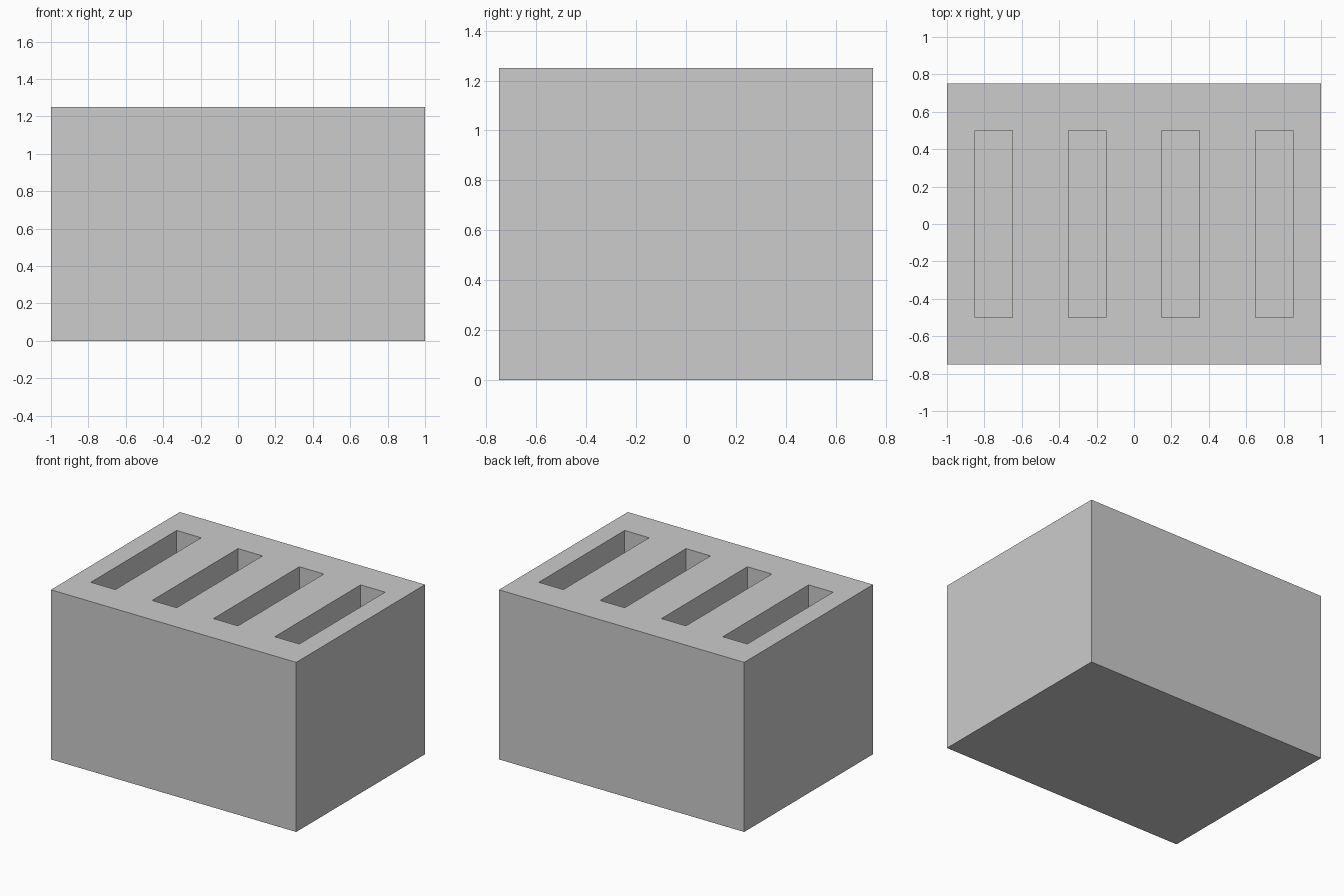
import bpy
import bmesh

cube = bpy.data.objects.get("Cube")
if cube:
    bpy.data.objects.remove(cube, do_unlink=True)

WIDTH, LENGTH, HEIGHT = 2.0, 1.5, 1.25
SLOT_WIDTH, SLOT_LENGTH, SLOT_DEPTH = 0.2, 1.0, 1.0
SLOT_CENTRES = (-0.75, -0.25, 0.25, 0.75)

grey = bpy.data.materials.new("plain_grey")
grey.use_nodes = True
colour = (0.604, 0.604, 0.604, 1.0)
grey.diffuse_color = colour
grey.node_tree.nodes["Principled BSDF"].inputs["Base Color"].default_value = colour


def add_box(bm, size, centre):
    verts = bmesh.ops.create_cube(bm, size=1.0)["verts"]
    bmesh.ops.scale(bm, vec=size, verts=verts)
    bmesh.ops.translate(bm, vec=centre, verts=verts)


def make_object(name, boxes):
    bm = bmesh.new()
    for size, centre in boxes:
        add_box(bm, size, centre)
    mesh = bpy.data.meshes.new(name)
    bm.to_mesh(mesh)
    bm.free()
    mesh.materials.append(grey)
    obj = bpy.data.objects.new(name, mesh)
    bpy.context.collection.objects.link(obj)
    return obj


# Solid block
block = make_object("slotted_block", [((WIDTH, LENGTH, HEIGHT), (0, 0, HEIGHT / 2))])

# Four blind slots, with the cutters rising clear of the top
clearance = 0.2
cut_height = SLOT_DEPTH + clearance
cut_z = HEIGHT + clearance - cut_height / 2
cutters = make_object("slot_cutters", [
    ((SLOT_WIDTH, SLOT_LENGTH, cut_height), (x, 0, cut_z)) for x in SLOT_CENTRES])

cut = block.modifiers.new("slots", "BOOLEAN")
cut.operation = "DIFFERENCE"
cut.solver = "EXACT"
cut.object = cutters

# Apply the cut and discard the cutters
bpy.context.view_layer.objects.active = block
block.select_set(True)
bpy.ops.object.modifier_apply(modifier=cut.name)
bpy.data.objects.remove(cutters, do_unlink=True)
